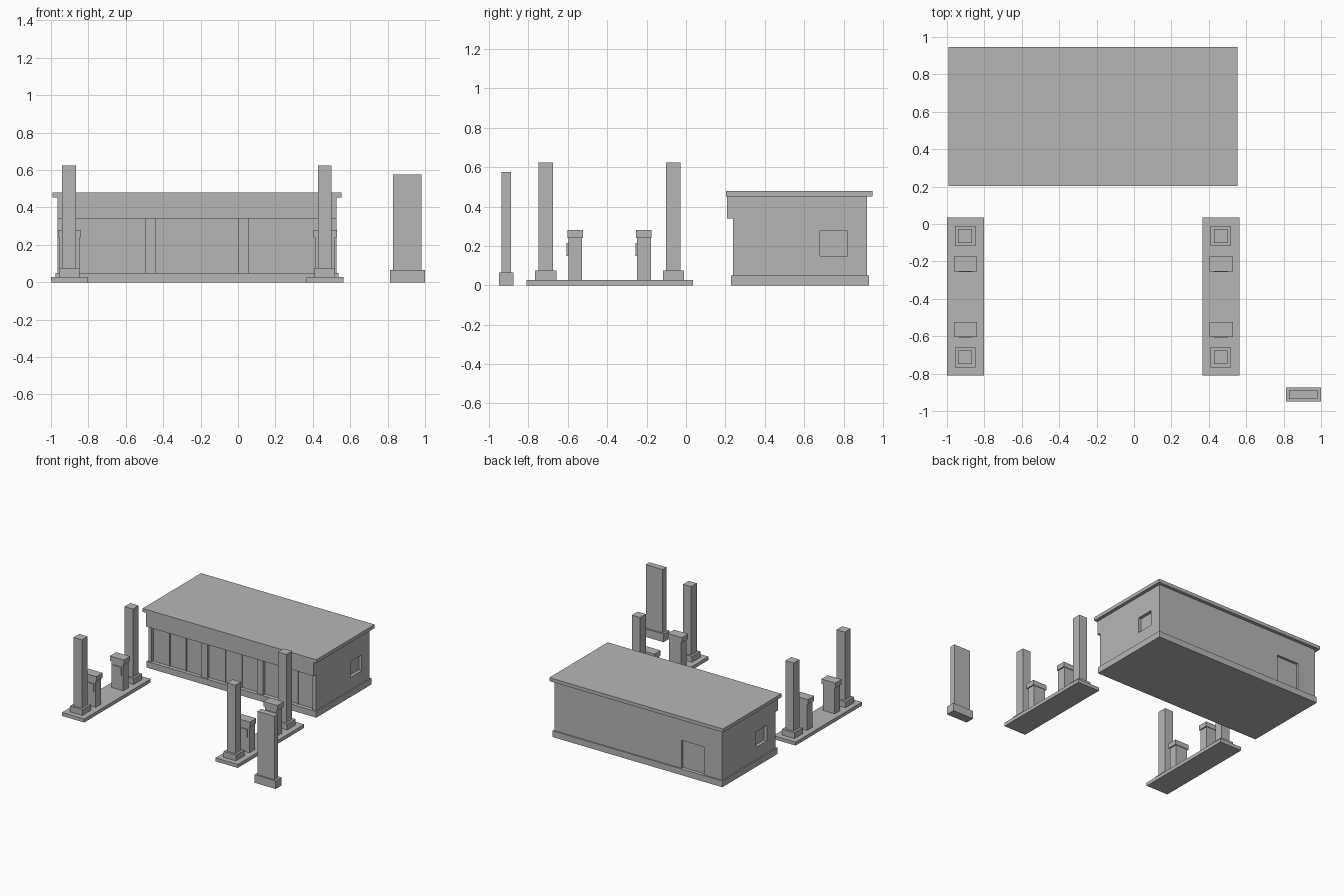
import bpy
import bmesh
from mathutils import Vector

if "Cube" in bpy.data.objects:
    bpy.data.objects.remove(bpy.data.objects["Cube"])

grey = bpy.data.materials.new("plain grey")
grey.use_nodes = True
colour = (0.47, 0.47, 0.47, 1)
grey.diffuse_color = colour
grey.node_tree.nodes["Principled BSDF"].inputs["Base Color"].default_value = colour


def box(name, x, y, z):
    """Axis-aligned block given by its (low, high) range on each axis."""
    low, high = (Vector(c) for c in zip(x, y, z))
    bm = bmesh.new()
    bmesh.ops.create_cube(bm, size=1)
    for v in bm.verts:
        v.co = Vector(((v.co[i] + 0.5) * (high[i] - low[i]) + low[i] for i in range(3)))
    mesh = bpy.data.meshes.new(name)
    bm.to_mesh(mesh)
    bm.free()
    mesh.materials.append(grey)
    obj = bpy.data.objects.new(name, mesh)
    bpy.context.collection.objects.link(obj)
    return obj


def around(centre, width):
    return (centre - width / 2, centre + width / 2)


def cut(target, x, y, z):
    """Sink a rectangular recess into the target."""
    cutter = box("cutter", x, y, z)
    cutter.hide_render = True
    mod = target.modifiers.new("recess", 'BOOLEAN')
    mod.object = cutter
    mod.operation = 'DIFFERENCE'
    mod.solver = 'EXACT'
    bpy.context.view_layer.objects.active = target
    bpy.ops.object.modifier_apply(modifier=mod.name)
    bpy.data.objects.remove(cutter)


# Shop building
left, right, front, back = -0.965, 0.527, 0.238, 0.92
plinth_top, lintel = 0.05, 0.34
box("plinth", (left - 0.01, right + 0.01), (front - 0.01, back + 0.01), (0, plinth_top))
walls = box("walls", (left, right), (front, back), (plinth_top, 0.452))
box("fascia", (left, right), (0.208, front), (lintel, 0.452))
box("roof", (-0.992, 0.554), (0.204, 0.947), (0.452, 0.48))

# Shopfront bays between piers, each with two slim mullions
pier, glass_y = 0.057, front + 0.022
pitch = 0.497
middle = (left + right) / 2
for i in (-1, 0, 1):
    centre = middle + i * pitch
    bay = around(centre, pitch - pier)
    cut(walls, bay, (front - 0.05, glass_y), (plinth_top, lintel))
    for side in (-1, 1):
        x = centre + side * (pitch - pier) / 6
        box("mullion", around(x, 0.01), (glass_y - 0.008, glass_y), (plinth_top, lintel))

# Side windows and back door
window_z = (0.15, 0.275)
cut(walls, (right - 0.025, right + 0.1), (0.68, 0.82), window_z)
cut(walls, (left - 0.1, left + 0.025), (0.35, 0.49), window_z)
cut(walls, (-0.805, -0.605), (back - 0.02, back + 0.1), (plinth_top, 0.275))

# Pump islands, each with two columns and two pumps
island_top = 0.028
for x in (-0.901, 0.466):
    box("island", around(x, 0.198), (-0.81, 0.035), (0, island_top))
    for y in (-0.713, -0.064):
        box("column_base", around(x - 0.002, 0.11), around(y, 0.108), (island_top, 0.075))
        box("column", around(x - 0.002, 0.074), around(y, 0.073), (0.075, 0.625))
    for y in (-0.563, -0.214):
        box("pump_body", around(x, 0.106), around(y, 0.07), (island_top, 0.24))
        box("pump_head", around(x, 0.125), around(y, 0.08), (0.24, 0.28))
        box("pump_nozzle_holder", around(x, 0.075), (y - 0.043, y - 0.035), (0.15, 0.215))

# Roadside sign
box("sign_base", (0.812, 1.0), around(-0.912, 0.074), (0, 0.065))
box("sign_board", (0.83, 0.98), around(-0.912, 0.048), (0.065, 0.575))
